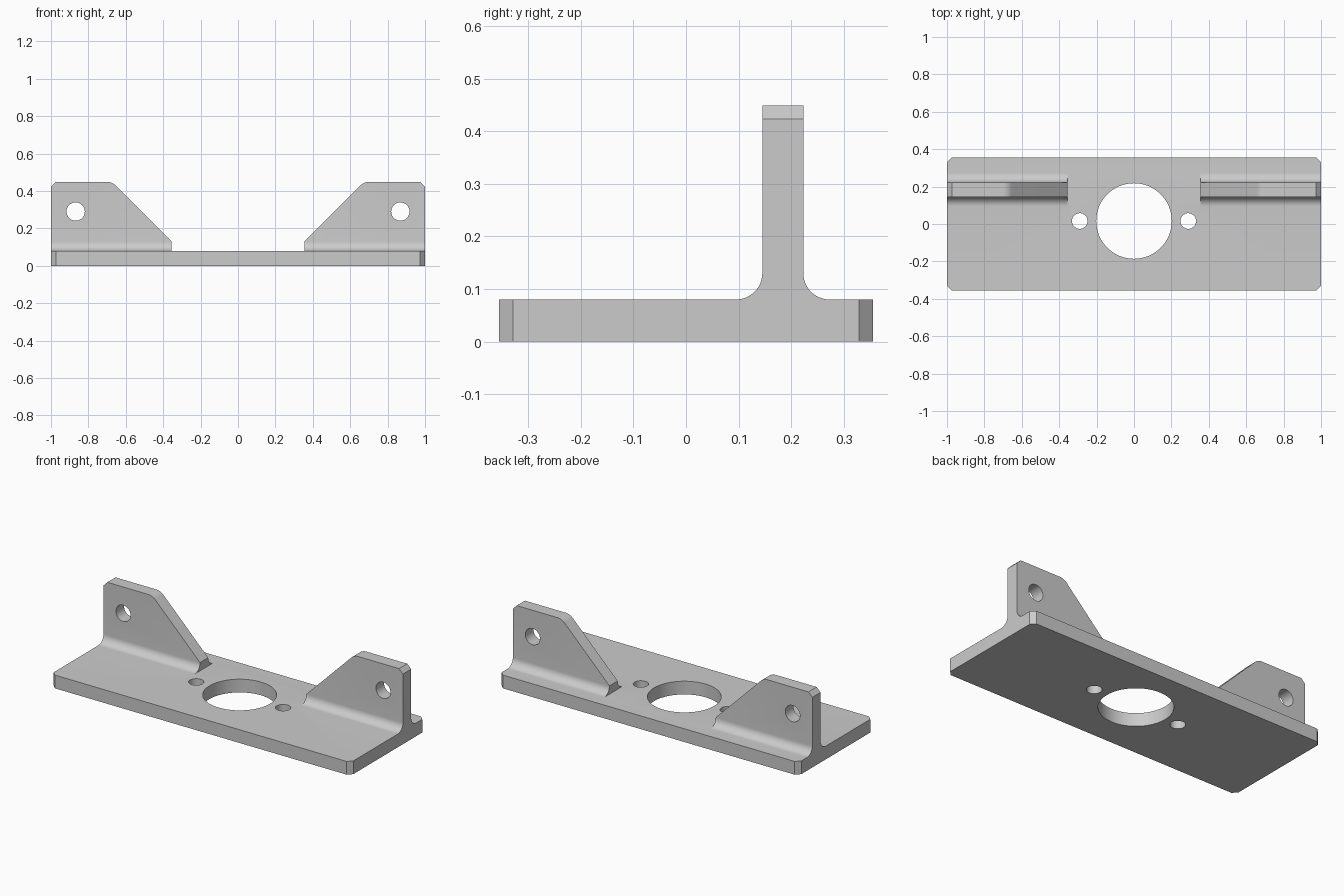
import bpy
import bmesh
from math import sin, cos, pi, radians
from mathutils import Vector

if "Cube" in bpy.data.objects:
    bpy.data.objects.remove(bpy.data.objects["Cube"], do_unlink=True)

LENGTH, DEPTH, THICK, CHAMFER = 1.0, 0.355, 0.08, 0.026
WEB_FRONT, WEB_BACK, WEB_TOP, WEB_INNER = 0.145, 0.223, 0.449, 0.355
FILLET, HOLE_Y = 0.05, 0.016

metal = bpy.data.materials.new("grey_metal")
metal.use_nodes = True
GREY = (0.6, 0.6, 0.6, 1)
metal.diffuse_color = GREY
metal.node_tree.nodes["Principled BSDF"].inputs["Base Color"].default_value = GREY


def arc(cx, cy, r, start, end, steps):
    """Points along an arc, angles in degrees."""
    angles = [radians(start + (end - start) * i / steps) for i in range(steps + 1)]
    return [(cx + r * cos(a), cy + r * sin(a)) for a in angles]


def prism(name, outline, place, low, high):
    """Extrude a 2D outline; place(u, v, w) maps it into space."""
    bm = bmesh.new()
    face = bm.faces.new([bm.verts.new(place(u, v, low)) for u, v in outline])
    new = bmesh.ops.extrude_face_region(bm, geom=[face])["geom"]
    shift = Vector(place(0, 0, high)) - Vector(place(0, 0, low))
    bmesh.ops.translate(bm, verts=[g for g in new if isinstance(g, bmesh.types.BMVert)], vec=shift)
    bmesh.ops.recalc_face_normals(bm, faces=bm.faces)
    mesh = bpy.data.meshes.new(name)
    bm.to_mesh(mesh)
    bm.free()
    mesh.materials.append(metal)
    obj = bpy.data.objects.new(name, mesh)
    bpy.context.collection.objects.link(obj)
    return obj


def combine(target, other, operation):
    """Apply a boolean and remove the second solid."""
    mod = target.modifiers.new(operation.lower(), 'BOOLEAN')
    mod.object, mod.operation, mod.solver = other, operation, 'EXACT'
    bpy.context.view_layer.objects.active = target
    bpy.ops.object.modifier_apply(modifier=mod.name)
    bpy.data.objects.remove(other, do_unlink=True)


def circle(cx, cy, r, steps):
    return arc(cx, cy, r, 0, 360, steps)[:-1]


def along_z(u, v, w):
    return (u, v, w)


def along_y(u, v, w):
    return (u, w, v)


def along_x(u, v, w):
    return (w, u, v)


# Base plate with chamfered corners, a large bore and two screw holes
corner = [(LENGTH, DEPTH - CHAMFER), (LENGTH - CHAMFER, DEPTH)]
right_half = [(x, -y) for x, y in reversed(corner)] + corner
outline = right_half + [(-x, -y) for x, y in right_half]
bracket = prism("mounting_bracket", outline, along_z, 0, THICK)
for x, radius, steps in ((0, 0.202, 64), (-0.29, 0.042, 32), (0.29, 0.042, 32)):
    combine(bracket, prism("bore", circle(x, HOLE_Y, radius, steps), along_z, -0.1, 0.2), 'DIFFERENCE')

# Section of the upright lug, flaring into the plate with concave fillets
base = THICK + FILLET
section = (arc(WEB_FRONT - FILLET, base, FILLET, -90, 0, 12)
           + [(WEB_FRONT, WEB_TOP), (WEB_BACK, WEB_TOP)]
           + arc(WEB_BACK + FILLET, base, FILLET, 180, 270, 12))

# Side shape of the lug: sloped inner edge, rounded shoulder, chamfered outer corner
shoulder = arc(0.701, WEB_TOP - 0.065, 0.065, 135, 90, 8)
side_shape = ([(WEB_INNER, 0), (WEB_INNER, base)] + shoulder
              + [(LENGTH - CHAMFER, WEB_TOP), (LENGTH, WEB_TOP - CHAMFER), (LENGTH, 0)])

for side in (-1, 1):
    lug = prism("lug", section, along_x, side * 0.3, side * 1.1)
    trim = prism("trim", [(side * x, z) for x, z in side_shape], along_y, -0.1, 0.5)
    combine(lug, trim, 'INTERSECT')
    pin = prism("pin_hole", circle(side * 0.868, 0.29, 0.049, 32), along_y, 0, 0.4)
    combine(lug, pin, 'DIFFERENCE')
    combine(bracket, lug, 'UNION')

# Smooth the bores and fillets, keep the chamfers sharp
bpy.ops.object.select_all(action='DESELECT')
bracket.select_set(True)
bpy.context.view_layer.objects.active = bracket
bpy.ops.object.shade_smooth_by_angle(angle=radians(25))
